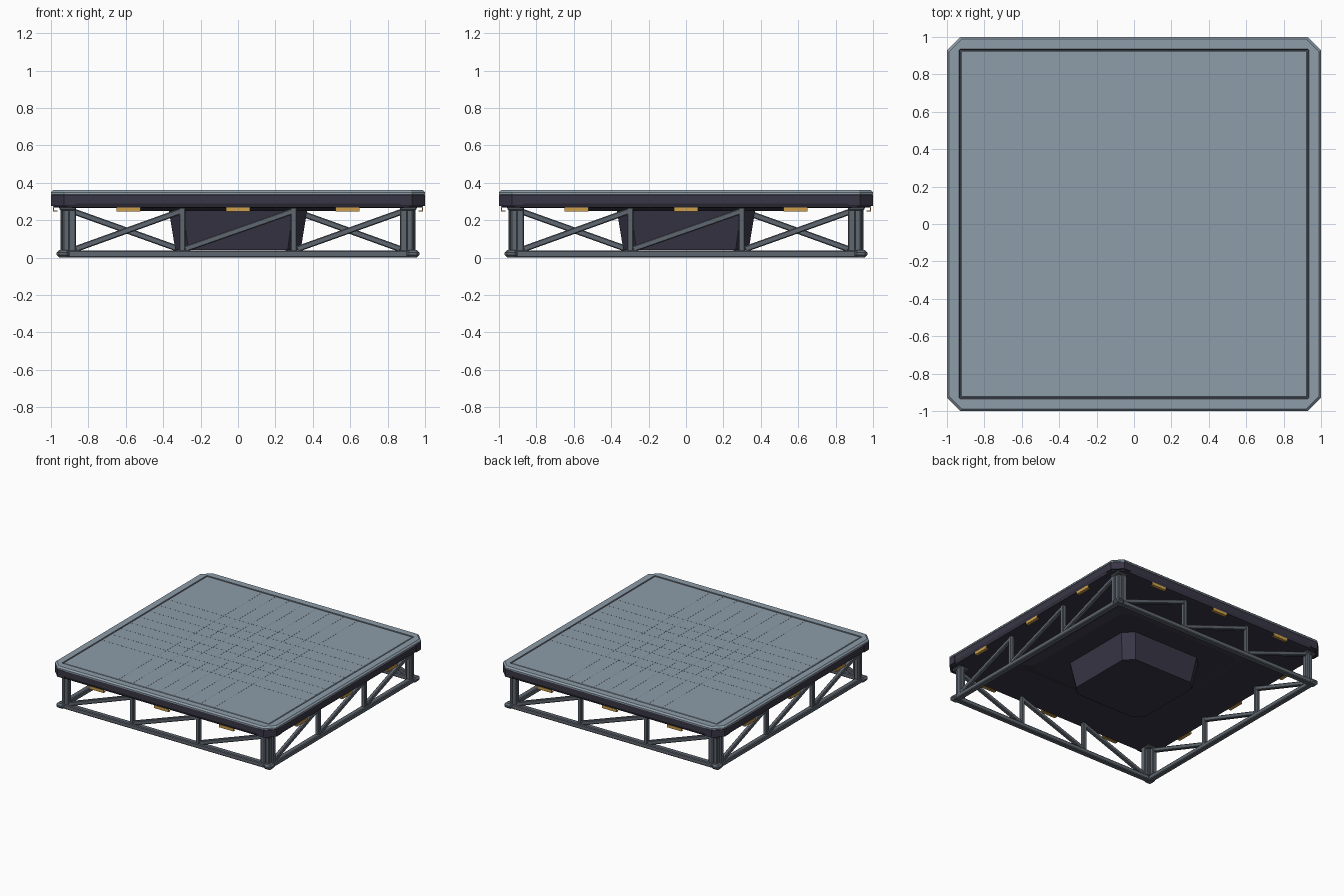
import bpy, bmesh, math
from mathutils import Vector, Matrix

cube = bpy.data.objects.get("Cube")
if cube:
    bpy.data.objects.remove(cube)


def material(name, r, g, b):
    m = bpy.data.materials.new(name)
    m.use_nodes = True
    m.diffuse_color = (r, g, b, 1)
    m.node_tree.nodes["Principled BSDF"].inputs["Base Color"].default_value = (r, g, b, 1)
    return m


LIGHT = material("light grey plating", 0.27, 0.335, 0.395)
STEEL = material("steel grey", 0.115, 0.135, 0.16)
NAVY = material("dark navy", 0.04, 0.037, 0.06)
GOLD = material("amber", 0.62, 0.35, 0.07)


def finish(name, bm, mats, bevel=0):
    bmesh.ops.recalc_face_normals(bm, faces=bm.faces)
    mesh = bpy.data.meshes.new(name)
    bm.to_mesh(mesh)
    bm.free()
    ob = bpy.data.objects.new(name, mesh)
    bpy.context.collection.objects.link(ob)
    for m in mats:
        mesh.materials.append(m)
    if bevel:
        mod = ob.modifiers.new("Bevel", "BEVEL")
        mod.width = bevel
        mod.segments = 1
    return ob


def add_box(bm, center, size, tilt=0):
    # Box tilted about the y axis
    mat = Matrix.Translation(center) @ Matrix.Rotation(tilt, 4, "Y") @ Matrix.Diagonal((*size, 1))
    bmesh.ops.create_cube(bm, size=1, matrix=mat)


def four_sides(bm):
    # Repeat the front geometry on the other three sides
    base = list(bm.verts) + list(bm.edges) + list(bm.faces)
    for i in range(1, 4):
        new = bmesh.ops.duplicate(bm, geom=base)["geom"]
        verts = [v for v in new if isinstance(v, bmesh.types.BMVert)]
        bmesh.ops.rotate(bm, verts=verts, matrix=Matrix.Rotation(i * math.pi / 2, 3, "Z"))


def loft(name, rings, mats):
    # Stack of corner-cut squares: (half width, corner cut, height, material)
    bm = bmesh.new()
    prev = None
    for a, c, z, mi in rings:
        k = a - c
        pts = [(k, -a), (a, -k), (a, k), (k, a), (-k, a), (-a, k), (-a, -k), (-k, -a)]
        ring = [bm.verts.new((x, y, z)) for x, y in pts]
        if prev:
            for i in range(8):
                j = (i + 1) % 8
                bm.faces.new((prev[i], prev[j], ring[j], ring[i])).material_index = mi
        else:
            bm.faces.new(ring[::-1]).material_index = mi
        prev = ring
    bm.faces.new(prev).material_index = rings[-1][3]
    return finish(name, bm, mats)


# Deck slab with dark skirt, pale rim and recessed top panel
loft("deck", [
    (0.95, 0.07, 0.266, 1), (0.985, 0.07, 0.268, 1), (0.996, 0.07, 0.29, 1),
    (0.996, 0.07, 0.335, 1), (1.0, 0.07, 0.337, 0), (1.0, 0.07, 0.348, 0),
    (0.988, 0.065, 0.36, 0), (0.935, 0.006, 0.36, 0), (0.931, 0.004, 0.354, 2),
    (0.925, 0.004, 0.354, 2), (0.922, 0.004, 0.357, 0)], [LIGHT, NAVY, STEEL])

# Thin seams between the top panels
bm = bmesh.new()
for i in range(8):
    add_box(bm, ((i - 3.5) * 0.123, 0, 0.357), (0.002, 1.84, 0.001))
    add_box(bm, (0, (i - 3.5) * 0.123, 0.357), (1.84, 0.002, 0.001))
finish("panel_seams", bm, [STEEL])

# Underside plate and hanging core
loft("underside_plate", [(0.55, 0.05, 0.249, 0), (0.62, 0.05, 0.27, 0)], [NAVY])
loft("core_housing", [(0.335, 0.07, 0.04, 0), (0.37, 0.075, 0.255, 0)], [NAVY])

# Dark caps wrapping the deck corners
bm = bmesh.new()
outline = [(0.87, -1), (0.93, -1), (1, -0.93), (1, -0.87), (0.96, -0.87), (0.87, -0.96)]
low = [bm.verts.new((x, y, 0.275)) for x, y in outline]
high = [bm.verts.new((x, y, 0.334)) for x, y in outline]
bm.faces.new(low)
bm.faces.new(high)
for i in range(6):
    j = (i + 1) % 6
    bm.faces.new((low[i], low[j], high[j], high[i]))
four_sides(bm)
finish("corner_caps", bm, [NAVY])

# Bottom rails and intermediate posts
bm = bmesh.new()
add_box(bm, (0, -0.932, 0.02), (1.84, 0.045, 0.038))
for x in (-0.298, 0.298):
    add_box(bm, (x, -0.932, 0.15), (0.034, 0.034, 0.235))
four_sides(bm)
finish("rails_and_posts", bm, [STEEL], 0.006)

# Diagonal braces, all rising the same way round the frame
bm = bmesh.new()
for x0, x1 in ((-0.87, -0.3), (-0.285, 0.3), (0.315, 0.89)):
    a, b = Vector((x0, -0.932, 0.045)), Vector((x1, -0.932, 0.25))
    d = b - a
    add_box(bm, (a + b) / 2, (d.length, 0.03, 0.032), -math.atan2(d.z, d.x))
four_sides(bm)
finish("diagonal_braces", bm, [STEEL], 0.005)

# Corner posts made of paired bars, with feet and top brackets
bm = bmesh.new()
add_box(bm, (0.886, -0.928, 0.15), (0.042, 0.042, 0.24))
add_box(bm, (0.928, -0.886, 0.15), (0.042, 0.042, 0.24))
add_box(bm, (0.915, -0.915, 0.15), (0.045, 0.045, 0.24))
add_box(bm, (0.91, -0.91, 0.262), (0.09, 0.09, 0.02))
four_sides(bm)
finish("corner_posts", bm, [STEEL], 0.006)

bm = bmesh.new()
add_box(bm, (0.935, -0.935, 0.02), (0.07, 0.07, 0.04))
four_sides(bm)
finish("corner_feet", bm, [STEEL], 0.014)

# Amber marker lamps hanging below the deck edge
bm = bmesh.new()
for x in (-0.585, 0, 0.585):
    add_box(bm, (x, -0.986, 0.258), (0.13, 0.006, 0.022))
    add_box(bm, (x, -0.976, 0.249), (0.13, 0.024, 0.006))
four_sides(bm)
finish("marker_lamps", bm, [GOLD])
